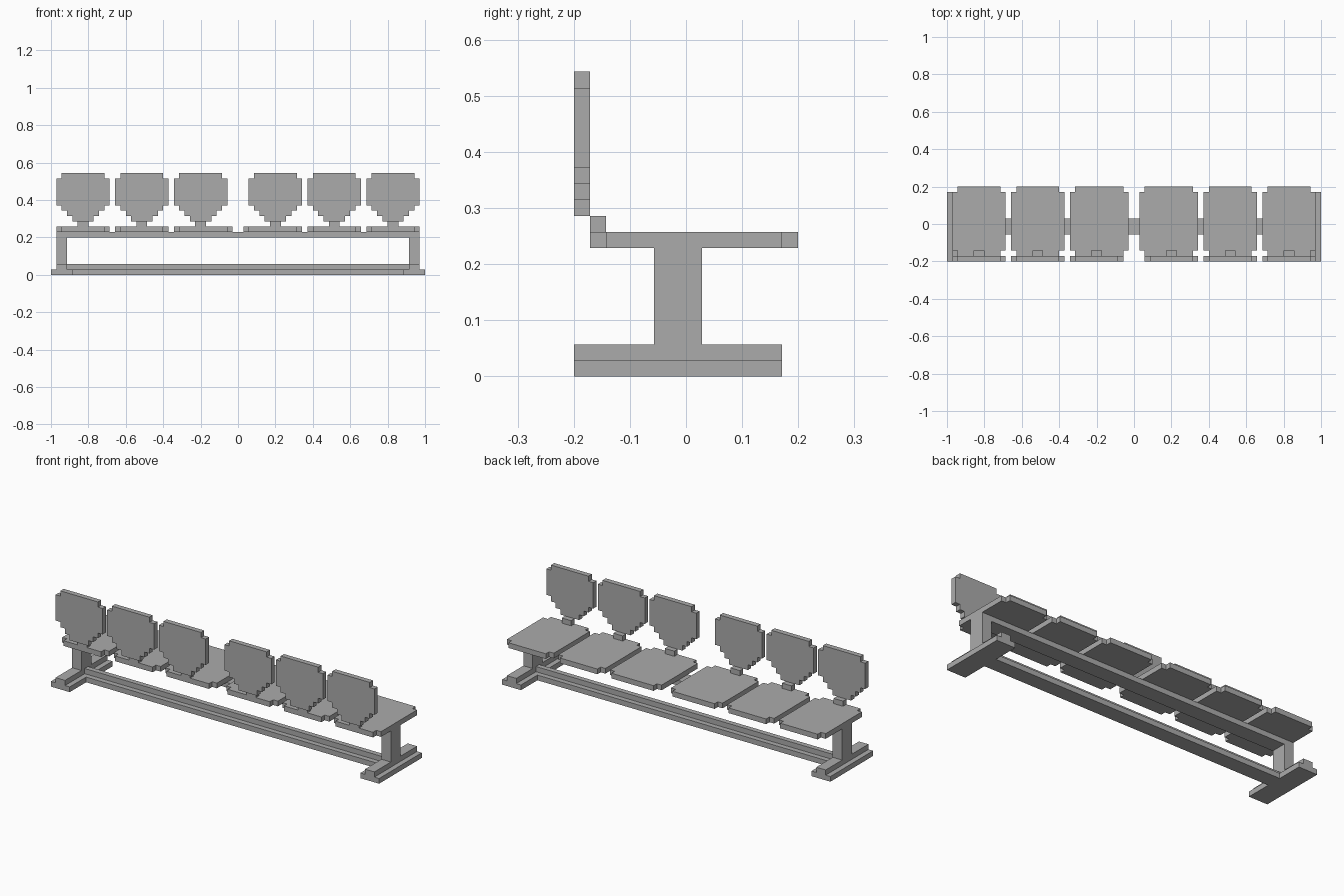
import bpy, bmesh
from mathutils import Vector

U = 2 / 70  # one block

if "Cube" in bpy.data.objects:
    bpy.data.objects.remove(bpy.data.objects["Cube"])

grey = bpy.data.materials.new("mid grey")
grey.use_nodes = True
colour = (0.41, 0.41, 0.41, 1)
grey.diffuse_color = colour
grey.node_tree.nodes["Principled BSDF"].inputs["Base Color"].default_value = colour


def prism(name, outline, depth):
    """Extrude a flat outline (in block units) along the depth vector."""
    bm = bmesh.new()
    face = bm.faces.new([bm.verts.new(Vector(p) * U) for p in outline])
    new = bmesh.ops.extrude_face_region(bm, geom=[face])["geom"]
    verts = [g for g in new if isinstance(g, bmesh.types.BMVert)]
    bmesh.ops.translate(bm, vec=Vector(depth) * U, verts=verts)
    bmesh.ops.recalc_face_normals(bm, faces=bm.faces)
    mesh = bpy.data.meshes.new(name)
    bm.to_mesh(mesh)
    bm.free()
    mesh.materials.append(grey)
    obj = bpy.data.objects.new(name, mesh)
    bpy.context.collection.objects.link(obj)
    return obj


def box(name, x, y, z):
    outline = [(x[0], y[0], z[0]), (x[1], y[0], z[0]),
               (x[1], y[1], z[0]), (x[0], y[1], z[0])]
    return prism(name, outline, (0, 0, z[1] - z[0]))


def stepped(rows, left, right):
    """Stepped outline from rows of (low, high, side inset)."""
    up = [(right - i, h) for lo, hi, i in rows for h in (lo, hi)]
    down = [(left + i, h) for lo, hi, i in reversed(rows) for h in (hi, lo)]
    return up + down


# Frame beam and stepped floor rail
box("seat_beam", (-34, 34), (-2, 1), (7, 8))
box("floor_rail_base", (-31, 31), (-2, 1), (0, 1))
box("floor_rail_rib", (-32, 32), (-1, 0), (1, 2))

# End stands
for side, label in ((-1, "right"), (1, "left")):
    span = lambda a, b: sorted((side * a, side * b))
    box(label + "_foot_base", span(31, 35), (-7, 6), (0, 1))
    box(label + "_foot_top", span(32, 34), (-7, 6), (1, 2))
    box(label + "_post", span(32, 34), (-2, 1), (2, 7))

# Seats with stepped backrests, the two middle seats one block wider
SEAT = [(-6, -5, 1), (-5, 6, 0), (6, 7, 1)]
BACK = [(10, 11, 3), (11, 12, 2), (12, 13, 1), (13, 18, 0), (18, 19, 1)]
for n, centre in enumerate((-29, -18, -7, 7, 18, 29), 1):
    left, right = centre - 5, centre + 5
    seat_left = left - (centre == 7)
    seat_right = right + (centre == -7)
    prism(f"seat_{n}", [(x, y, 8) for x, y in stepped(SEAT, seat_left, seat_right)],
          (0, 0, 1))
    prism(f"backrest_{n}", [(x, -7, z) for x, z in stepped(BACK, left, right)],
          (0, 1, 0))
    box(f"back_bracket_{n}", (centre - 1, centre + 1), (-6, -5), (9, 10))
